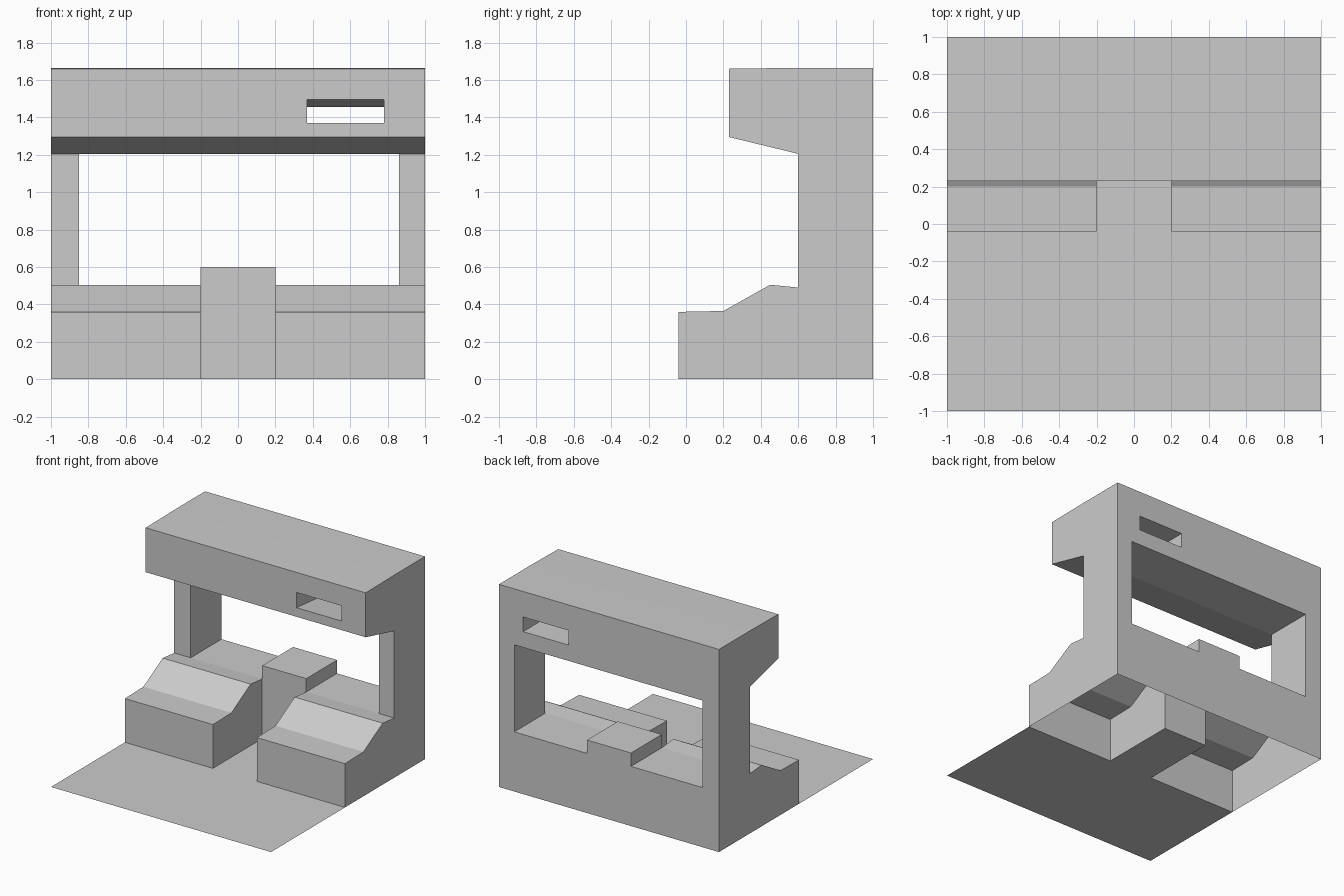
import bpy, bmesh
from mathutils import Vector

if "Cube" in bpy.data.objects:
    bpy.data.objects.remove(bpy.data.objects["Cube"])


def prism(name, points, to_3d, depth):
    """Extrude a 2D outline: to_3d places its points, depth is the extrusion vector."""
    bm = bmesh.new()
    face = bm.faces.new([bm.verts.new(to_3d(a, b)) for a, b in points])
    if any(depth):
        ext = bmesh.ops.extrude_face_region(bm, geom=[face], use_keep_orig=True)
        moved = [v for v in ext["geom"] if isinstance(v, bmesh.types.BMVert)]
        bmesh.ops.translate(bm, verts=moved, vec=Vector(depth))
        bmesh.ops.recalc_face_normals(bm, faces=bm.faces)
    mesh = bpy.data.meshes.new(name)
    bm.to_mesh(mesh)
    bm.free()
    obj = bpy.data.objects.new(name, mesh)
    bpy.context.collection.objects.link(obj)
    return obj


def side_prism(name, points, x0, x1):
    return prism(name, points, lambda y, z: (x0, y, z), (x1 - x0, 0, 0))


# Body: side profile of seat, back frame and overhanging canopy
body = side_prism("body_shell", [
    (-0.04, 0), (-0.04, 0.36), (0.2, 0.365), (0.45, 0.505), (0.6, 0.49),
    (0.6, 1.205), (0.23, 1.295), (0.23, 1.66), (0.6, 1.665), (1, 1.665), (1, 0)], -1, 1)

cutters = [
    # Gap between the two seats
    side_prism("seat_gap_cutter", [(-0.5, -0.2), (0.6, -0.2), (0.6, 0.8), (-0.5, 0.8)], -0.2, 0.2),
    # Window, leaving the raised block in the middle
    prism("window_cutter", [
        (-0.85, 0.49), (-0.2, 0.49), (-0.2, 0.6), (0.2, 0.6), (0.2, 0.49),
        (0.86, 0.49), (0.86, 1.205), (-0.85, 1.205)],
        lambda x, z: (x, 0.6, z), (0, 0.6, 0)),
    # Slot through the canopy, bending downwards towards the back
    side_prism("slot_cutter", [
        (0.1, 1.382), (0.1, 1.509), (0.6, 1.455), (1.2, 1.455), (1.2, 1.335), (0.6, 1.335)],
        0.37, 0.78),
]
for cutter in cutters:
    mod = body.modifiers.new(cutter.name, "BOOLEAN")
    mod.operation, mod.solver, mod.object = "DIFFERENCE", "EXACT", cutter
    cutter.hide_render = True

# Apply the cuts, then open the underside of the shell
bpy.context.view_layer.update()
deps = bpy.context.evaluated_depsgraph_get()
cut_mesh = bpy.data.meshes.new_from_object(body.evaluated_get(deps))
body.modifiers.clear()
body.data = cut_mesh
for cutter in cutters:
    bpy.data.objects.remove(cutter)
bm = bmesh.new()
bm.from_mesh(cut_mesh)
bottom = [f for f in bm.faces if all(abs(v.co.z) < 1e-4 for v in f.verts)]
bmesh.ops.delete(bm, geom=bottom, context="FACES")
bm.to_mesh(cut_mesh)
bm.free()

# Floor: flat sheet with a tongue running between the seats
prism("floor_sheet", [
    (-1, -1), (1, -1), (1, -0.04), (0.2, -0.04), (0.2, 0.6),
    (-0.2, 0.6), (-0.2, -0.04), (-1, -0.04)], lambda x, y: (x, y, 0), (0, 0, 0))
